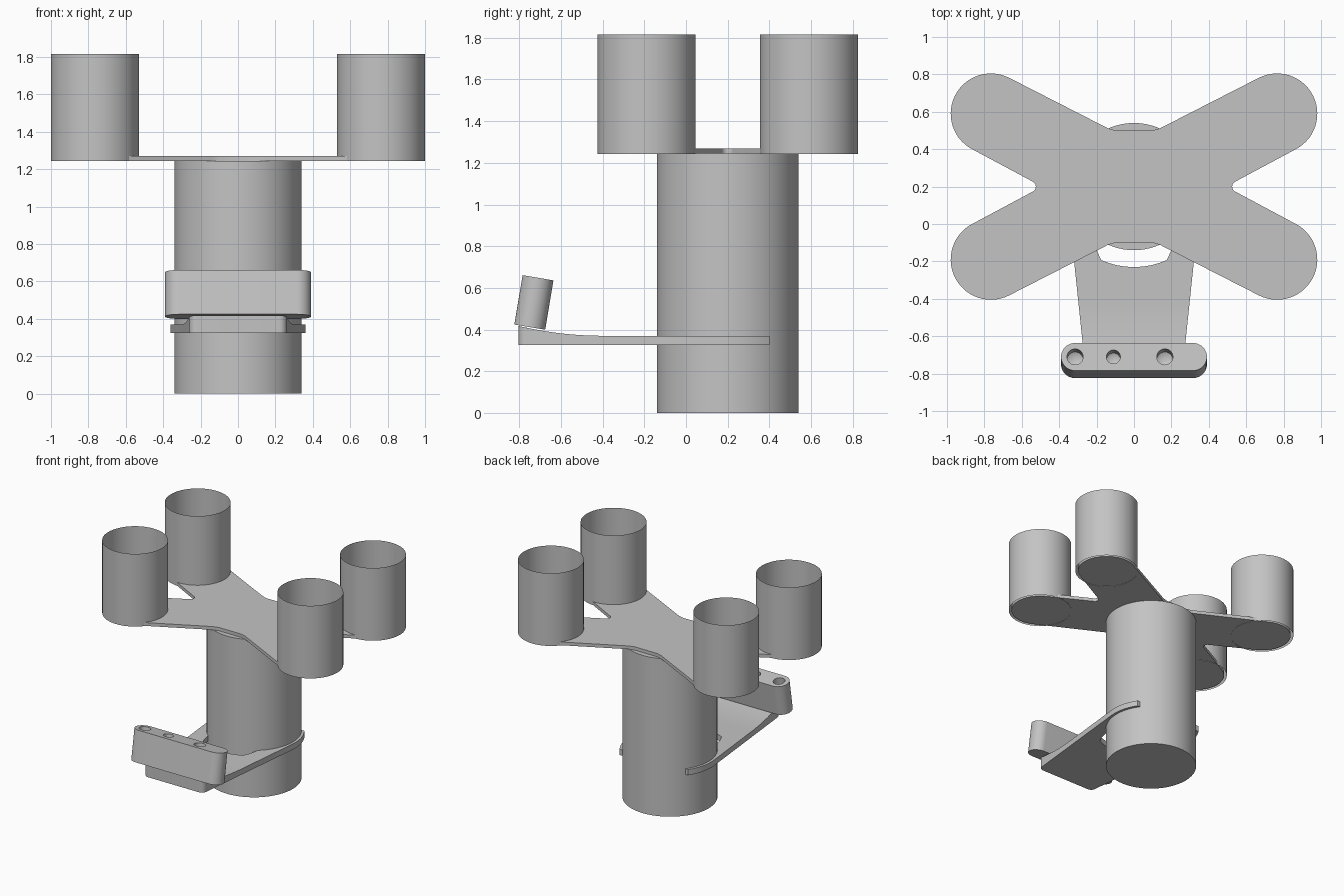
import bpy, bmesh
from math import sin, cos, radians
from mathutils import Matrix

cube = bpy.data.objects.get("Cube")
if cube:
    bpy.data.objects.remove(cube, do_unlink=True)

GREY = (0.55, 0.55, 0.55, 1)
grey = bpy.data.materials.new("plain_grey")
grey.use_nodes = True
grey.diffuse_color = GREY
grey.node_tree.nodes["Principled BSDF"].inputs["Base Color"].default_value = GREY

CY = 0.2  # shared y centre of the post and the cross


def finish(name, bm):
    mesh = bpy.data.meshes.new(name)
    bm.to_mesh(mesh)
    bm.free()
    mesh.materials.append(grey)
    ob = bpy.data.objects.new(name, mesh)
    bpy.context.collection.objects.link(ob)
    return ob


def smooth(ob):
    bpy.ops.object.select_all(action='DESELECT')
    ob.select_set(True)
    bpy.context.view_layer.objects.active = ob
    bpy.ops.object.shade_smooth_by_angle(angle=radians(30))


def arc(cx, cy, r, a0, a1, n):
    angles = [radians(a0 + (a1 - a0) * i / n) for i in range(n + 1)]
    return [(cx + r * cos(a), cy + r * sin(a)) for a in angles]


def prism(points, z0, z1):
    bm = bmesh.new()
    face = bm.faces.new([bm.verts.new((x, y, z0)) for x, y in points])
    top = bmesh.ops.extrude_face_region(bm, geom=[face])["geom"]
    for v in top:
        if isinstance(v, bmesh.types.BMVert):
            v.co.z = z1
    bmesh.ops.recalc_face_normals(bm, faces=bm.faces)
    return bm


def cylinder(name, x, y, r, z0, z1, caps):
    bm = bmesh.new()
    bmesh.ops.create_cone(bm, cap_ends=caps, segments=72, radius1=r, radius2=r,
                          depth=z1 - z0, matrix=Matrix.Translation((x, y, (z0 + z1) / 2)))
    ob = finish(name, bm)
    smooth(ob)
    return ob


# Central post
cylinder("post", 0, CY, 0.34, 0, 1.244, True)

# Cross-shaped plate: one quarter outline mirrored twice
AX, AY = 0.765, 0.39
quarter = (arc(0.555, 0, 0.03, 180, 117, 5) + arc(AX, AY, 0.215, -63, 117, 28)
           + [(0.14, 0.312), (0.10, 0.3)])
left_side = [(-x, y) for x, y in reversed(quarter)]
upper = quarter + left_side[:-1]
lower = [(-x, -y) for x, y in upper]
outline = [(x, y + CY) for x, y in upper + lower]
smooth(finish("cross_plate", prism(outline, 1.244, 1.27)))

# Four thin open cups
for sx, side in ((-1, "right"), (1, "left")):
    for sy, end in ((-1, "front"), (1, "back")):
        cylinder(f"cup_{end}_{side}", sx * AX, CY + sy * AY, 0.235, 1.242, 1.815, False)

# Fork bracket gripping the post, thickening towards its front edge
half = (arc(0, CY, 0.43, -90, -66, 8) + [(0.2, -0.14)]
        + arc(0, CY, 0.339, -50, 36, 24) + arc(0, CY, 0.36, 33.7, -6, 12)
        + arc(0.221, -0.765, 0.04, -6, -90, 8))
bm = prism(half + [(-x, y) for x, y in reversed(half[1:])], 0.325, 0.37)
for i in range(10):
    bmesh.ops.bisect_plane(bm, geom=bm.verts[:] + bm.edges[:] + bm.faces[:],
                           plane_co=(0, -0.4 - 0.036 * i, 0), plane_no=(0, 1, 0))
for v in bm.verts:
    if v.co.z > 0.36 and v.co.y < -0.4:
        v.co.z += 0.29 * (v.co.y + 0.4) ** 2
smooth(finish("fork_bracket", bm))

# Leaning rounded block with three drilled holes
R, H = 0.075, 0.12
block = finish("holder_block", prism(
    arc(0.39 - R, 0, R, -90, 90, 20) + arc(R - 0.39, 0, R, 90, 270, 20), -H, H))
for x, r in ((-0.315, 0.043), (-0.11, 0.037), (0.165, 0.043)):
    bm = bmesh.new()
    bmesh.ops.create_cone(bm, cap_ends=True, segments=32, radius1=r, radius2=r,
                          depth=0.2, matrix=Matrix.Translation((x, 0, H)))
    # Drill point at the bottom of the hole
    bottom = min(bm.faces, key=lambda f: f.calc_center_median().z)
    tip = bmesh.ops.poke(bm, faces=[bottom])["verts"][0]
    tip.co.z -= r * 0.6
    drill = finish("drill_cutter", bm)
    drill.hide_render = True
    mod = block.modifiers.new("hole", 'BOOLEAN')
    mod.operation, mod.solver, mod.object = 'DIFFERENCE', 'EXACT', drill
    bpy.context.view_layer.objects.active = block
    bpy.ops.object.modifier_apply(modifier=mod.name)
    bpy.data.objects.remove(drill, do_unlink=True)
block.rotation_euler.x = radians(-9.5)
block.location = (0, -0.73, 0.53)
smooth(block)
